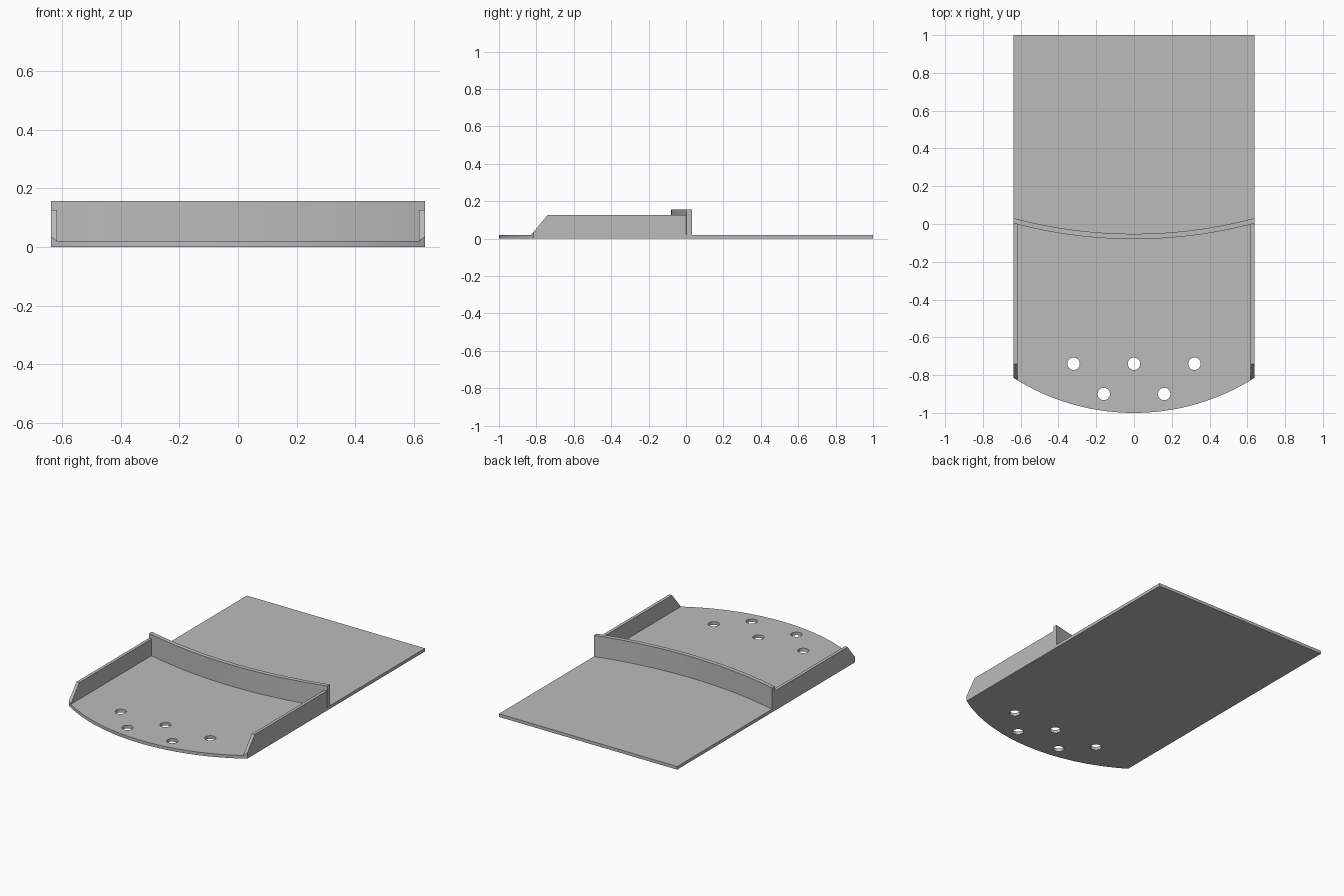
import bpy, bmesh, math
from mathutils import Matrix, Vector

if "Cube" in bpy.data.objects:
    bpy.data.objects.remove(bpy.data.objects["Cube"])

HALF_W, THICK = 0.637, 0.02
NOSE_R, DAM_R = 1.19, 2.49

grey = bpy.data.materials.new("plain grey")
grey.use_nodes = True
grey.diffuse_color = (0.5, 0.5, 0.5, 1)
grey.node_tree.nodes["Principled BSDF"].inputs["Base Color"].default_value = (0.5, 0.5, 0.5, 1)


def arc(front_y, radius, half_w, steps=32):
    """Points from left to right along a circle bulging to -y."""
    a = math.asin(half_w / radius)
    return [(radius * math.sin(t), front_y + radius * (1 - math.cos(t)))
            for t in (a * (2 * i / steps - 1) for i in range(steps + 1))]


def prism(name, points, push):
    """Closed solid made by pushing a flat outline along a vector."""
    bm = bmesh.new()
    face = bm.faces.new([bm.verts.new(p) for p in points])
    top = bmesh.ops.extrude_face_region(bm, geom=[face])["geom"]
    bmesh.ops.translate(bm, vec=Vector(push),
                        verts=[v for v in top if isinstance(v, bmesh.types.BMVert)])
    bmesh.ops.recalc_face_normals(bm, faces=bm.faces)
    return to_object(name, bm)


def to_object(name, bm):
    mesh = bpy.data.meshes.new(name)
    bm.to_mesh(mesh)
    bm.free()
    obj = bpy.data.objects.new(name, mesh)
    bpy.context.collection.objects.link(obj)
    mesh.materials.append(grey)
    return obj


def select(obj):
    bpy.ops.object.select_all(action='DESELECT')
    obj.select_set(True)
    bpy.context.view_layer.objects.active = obj


def cut(obj, cutter, operation):
    mod = obj.modifiers.new("cut", 'BOOLEAN')
    mod.operation, mod.object, mod.solver = operation, cutter, 'EXACT'
    select(obj)
    bpy.ops.object.modifier_apply(modifier=mod.name)


def outline(half_w, z):
    pts = arc(-1, NOSE_R, half_w) + [(half_w, 1), (-half_w, 1)]
    return [(x, y, z) for x, y in pts]


# Base plate with a rounded nose
plate = prism("base_plate", outline(HALF_W, 0), (0, 0, THICK))

# Five drain holes
bm = bmesh.new()
for x, y in [(-0.32, -0.74), (0, -0.74), (0.32, -0.74), (-0.16, -0.9), (0.16, -0.9)]:
    bmesh.ops.create_cone(bm, cap_ends=True, segments=32, radius1=0.033, radius2=0.033,
                          depth=0.2, matrix=Matrix.Translation((x, y, 0)))
drill = to_object("hole_cutter", bm)
cut(plate, drill, 'DIFFERENCE')

# Side walls with sloped fronts, trimmed to the nose curve
trim = prism("nose_trimmer", outline(HALF_W + 0.06, -0.1), (0, 0, 0.5))
side = [(-0.828, THICK), (-0.74, 0.127), (0, 0.127), (0, THICK)]
walls = []
for name, x in (("left_wall", HALF_W - 0.02), ("right_wall", -HALF_W)):
    wall = prism(name, [(x, y, z) for y, z in side], (0.02, 0, 0))
    cut(wall, trim, 'INTERSECT')
    walls.append(wall)

# Curved cross wall
front = arc(-0.08, DAM_R, HALF_W)
back = [(x, y + 0.028) for x, y in reversed(front)]
dam = prism("cross_wall", [(x, y, THICK) for x, y in front + back], (0, 0, 0.157 - THICK))

for helper in (drill, trim):
    bpy.data.objects.remove(helper)
for obj in [plate, dam] + walls:
    select(obj)
    bpy.ops.object.shade_smooth_by_angle(angle=math.radians(25))
